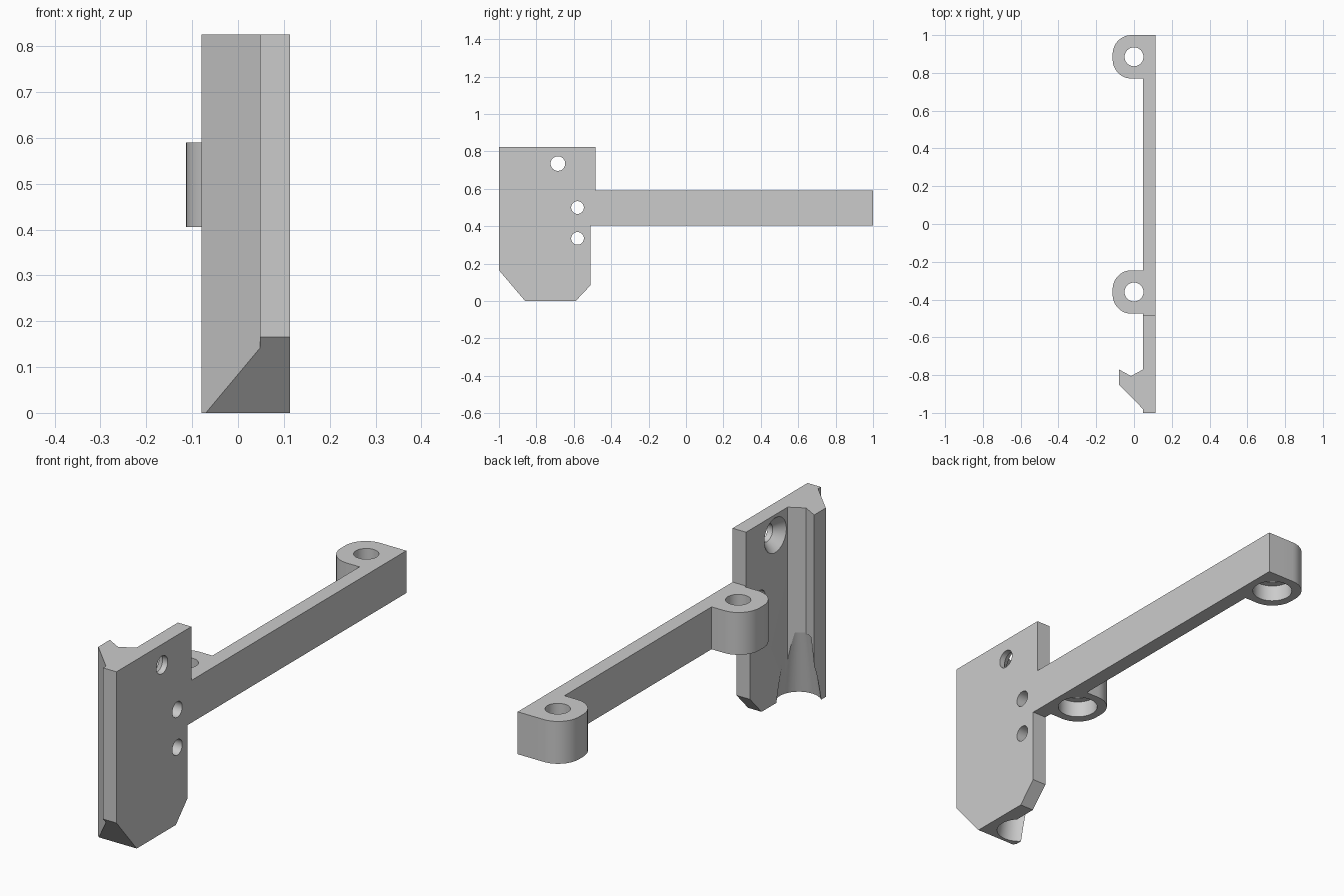
import bpy, bmesh, math
from mathutils import Vector, Matrix

default = bpy.data.objects.get("Cube")
if default:
    bpy.data.objects.remove(default, do_unlink=True)

grey = bpy.data.materials.new("light grey plastic")
grey.use_nodes = True
grey.diffuse_color = (0.6, 0.6, 0.6, 1)
grey.node_tree.nodes["Principled BSDF"].inputs["Base Color"].default_value = (0.6, 0.6, 0.6, 1)

INNER, OUTER = 0.048, 0.113      # plate thickness range in x
ARM_LOW, ARM_TOP = 0.405, 0.59   # arm height range
HEIGHT = 0.825


def make_object(name, bm):
    bmesh.ops.recalc_face_normals(bm, faces=bm.faces)
    mesh = bpy.data.meshes.new(name)
    bm.to_mesh(mesh)
    bm.free()
    mesh.materials.append(grey)
    obj = bpy.data.objects.new(name, mesh)
    bpy.context.collection.objects.link(obj)
    return obj


def prism(name, outline, axis, start, end):
    """Extrude a closed outline along x (points are y, z) or z (points are x, y)."""
    bm = bmesh.new()
    place = (lambda a, b: (start, a, b)) if axis == "x" else (lambda a, b: (a, b, start))
    face = bm.faces.new([bm.verts.new(place(a, b)) for a, b in outline])
    grown = bmesh.ops.extrude_face_region(bm, geom=[face])["geom"]
    step = end - start
    offset = Vector((step, 0, 0)) if axis == "x" else Vector((0, 0, step))
    bmesh.ops.translate(bm, vec=offset, verts=[v for v in grown if isinstance(v, bmesh.types.BMVert)])
    return make_object(name, bm)


def cone(name, axis, centre, r1, r2, depth):
    """Round cutter starting at centre and running along +axis."""
    bm = bmesh.new()
    turn = Matrix.Rotation(math.pi / 2, 4, "Y") if axis == "x" else Matrix()
    matrix = Matrix.Translation(centre) @ turn @ Matrix.Translation((0, 0, depth / 2))
    bmesh.ops.create_cone(bm, cap_ends=True, segments=48, radius1=r1, radius2=r2,
                          depth=depth, matrix=matrix)
    return make_object(name, bm)


def combine(target, tool, operation):
    mod = target.modifiers.new(operation.lower(), "BOOLEAN")
    mod.operation, mod.solver, mod.object = operation, "EXACT", tool
    bpy.context.view_layer.objects.active = target
    bpy.ops.object.modifier_apply(modifier=mod.name)
    bpy.data.objects.remove(tool, do_unlink=True)


# Mounting plate with the long arm
bracket = prism("bracket", [
    (-1, 0), (-0.59, 0), (-0.51, 0.085), (-0.51, ARM_LOW), (1, ARM_LOW),
    (1, ARM_TOP), (-0.483, ARM_TOP), (-0.483, HEIGHT), (-1, HEIGHT)], "x", INNER, OUTER)

# Hooked rail with a V groove facing back
rail = prism("rail", [
    (0.07, -0.98), (INNER, -0.98), (-0.08, -0.85), (-0.08, -0.77),
    (-0.016, -0.805), (INNER, -0.77), (0.07, -0.77)], "z", 0, HEIGHT)
combine(bracket, rail, "UNION")

# Screw lugs with rounded ends
LUG, CORNER = 0.115, 0.1
for y in (0.885, -0.36):
    outline = [(0.07, y - LUG), (0.07, y + LUG)]
    for side in (1, -1):
        for i in range(13):
            angle = math.pi / 2 * (i / 12 if side == 1 else 1 - i / 12)
            outline.append((CORNER - OUTER - CORNER * math.sin(angle),
                            y + side * (LUG - CORNER + CORNER * math.cos(angle))))
    combine(bracket, prism("lug", outline, "z", ARM_LOW, ARM_TOP), "UNION")
    combine(bracket, cone("lug_hole", "z", (0, y, 0.3), 0.05, 0.05, 0.4), "DIFFERENCE")
    combine(bracket, cone("lug_recess", "z", (0, y, 0.3), 0.08, 0.08, 0.175), "DIFFERENCE")

# Front bottom chamfer through plate and rail
wedge = prism("chamfer", [(-1.14, 0.33), (-0.72, -0.165), (-1.14, -0.165)], "x", -0.3, 0.3)
combine(bracket, wedge, "DIFFERENCE")

# Flared entry at the bottom of the groove
flare = cone("flare", "z", (-0.016, -0.755, -0.02), 0.093, 0.048, 0.3)
combine(bracket, flare, "DIFFERENCE")

# Plate holes, the top one countersunk on the inside
for y, z, r in ((-0.685, 0.735, 0.039), (-0.58, 0.5, 0.034), (-0.58, 0.335, 0.034)):
    combine(bracket, cone("plate_hole", "x", (0.02, y, z), r, r, 0.2), "DIFFERENCE")
sink = cone("countersink", "x", (INNER - 0.01, -0.685, 0.735), 0.085, 0.039, 0.05)
combine(bracket, sink, "DIFFERENCE")

bpy.ops.object.select_all(action="DESELECT")
bracket.select_set(True)
bpy.context.view_layer.objects.active = bracket
bpy.ops.object.shade_smooth_by_angle(angle=math.radians(25))
